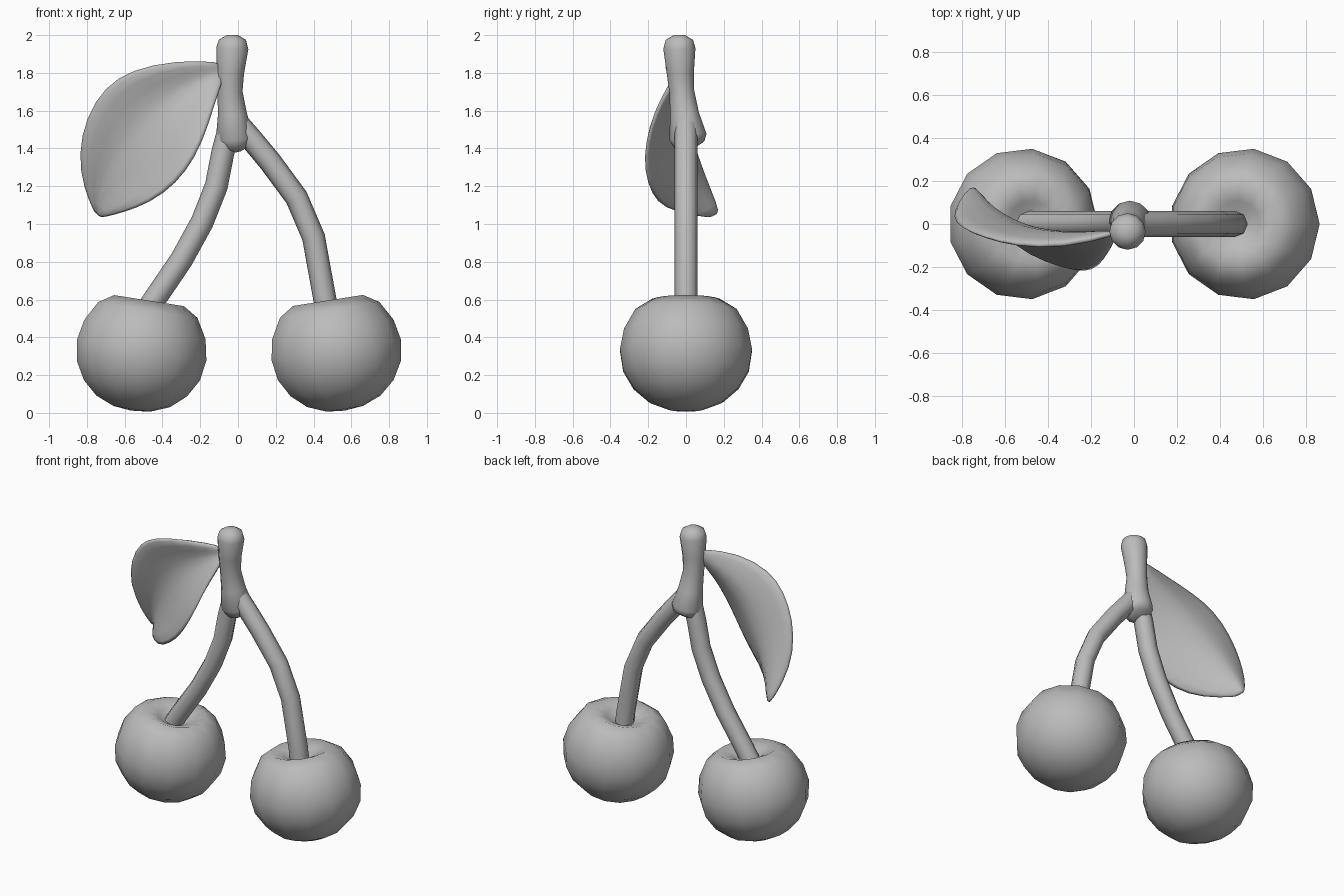
import bpy, bmesh, math
from mathutils import Vector, Matrix

cube = bpy.data.objects.get("Cube")
if cube:
    bpy.data.objects.remove(cube, do_unlink=True)

grey = bpy.data.materials.new("plain grey")
grey.use_nodes = True
grey.diffuse_color = (0.5, 0.5, 0.5, 1)
grey.node_tree.nodes["Principled BSDF"].inputs["Base Color"].default_value = (0.5, 0.5, 0.5, 1)


def finish(name, bm, angle=60):
    bmesh.ops.recalc_face_normals(bm, faces=bm.faces)
    mesh = bpy.data.meshes.new(name)
    bm.to_mesh(mesh)
    bm.free()
    mesh.materials.append(grey)
    obj = bpy.data.objects.new(name, mesh)
    bpy.context.collection.objects.link(obj)
    bpy.ops.object.select_all(action='DESELECT')
    obj.select_set(True)
    bpy.context.view_layer.objects.active = obj
    bpy.ops.object.shade_smooth_by_angle(angle=math.radians(angle))
    return obj


def skin(bm, rings, closed=True):
    """Bridge successive rows of vertices with quads."""
    for a, b in zip(rings, rings[1:]):
        n = len(a)
        for i in range(n if closed else n - 1):
            j = (i + 1) % n
            bm.faces.new((a[i], a[j], b[j], b[i]))


def tube(name, path, radii, sides):
    """Round tube whose rings stand square to the path."""
    bm = bmesh.new()
    pts = [Vector(p) for p in path]
    rings = []
    for i, p in enumerate(pts):
        t = (pts[min(i + 1, len(pts) - 1)] - pts[max(i - 1, 0)]).normalized()
        u = Vector((0, 1, 0)).cross(t).normalized()
        v = t.cross(u)
        angles = [math.tau * k / sides for k in range(sides)]
        rings.append([bm.verts.new(p + radii[i] * (u * math.cos(a) + v * math.sin(a))) for a in angles])
    skin(bm, rings)
    bm.faces.new(rings[0])
    bm.faces.new(rings[-1])
    return finish(name, bm)


# Cherries: lathed profile with a dimple, leaning towards the middle
PROFILE = [(0.05, 0.20), (0.11, 0.235), (0.19, 0.265), (0.27, 0.215), (0.33, 0.11), (0.352, 0),
           (0.335, -0.11), (0.28, -0.205), (0.2, -0.275), (0.1, -0.315)]


def cherry(name, side):
    bm = bmesh.new()
    sides = 13
    rings = [[bm.verts.new((r * math.cos(math.tau * k / sides), r * math.sin(math.tau * k / sides), z))
              for k in range(sides)] for r, z in PROFILE]
    skin(bm, rings)
    for ring, z in ((rings[0], 0.19), (rings[-1], -0.325)):
        tip = bm.verts.new((0, 0, z))
        for k in range(sides):
            bm.faces.new((ring[k], ring[(k + 1) % sides], tip))
    lean = Matrix.Rotation(math.radians(-9 * side), 4, 'Y')
    bm.transform(Matrix.Translation((0.515 * side, 0, 0.333)) @ lean)
    finish(name, bm, 80)


cherry("right_cherry", -1)
cherry("left_cherry", 1)

# Curved stems
left_path = [(0.0, 1.53), (0.07, 1.45), (0.17, 1.33), (0.31, 1.14), (0.40, 0.93), (0.46, 0.6), (0.47, 0.5)]
right_path = [(-0.04, 1.53), (-0.08, 1.38), (-0.115, 1.2), (-0.19, 1.01), (-0.3, 0.81), (-0.45, 0.59), (-0.5, 0.51)]
for name, path in (("left_stem", left_path), ("right_stem", right_path)):
    tube(name, [(x, 0, z) for x, z in path], [0.061] * len(path), 8)

# Twig joining the stems, with rounded ends
tube("twig",
     [(-0.01, 0.03, 1.40), (-0.012, 0.022, 1.415), (-0.018, 0.01, 1.46), (-0.03, -0.008, 1.58),
      (-0.042, -0.022, 1.7), (-0.04, -0.03, 1.8), (-0.03, -0.035, 1.93), (-0.03, -0.035, 1.975),
      (-0.03, -0.035, 2.0)],
     [0.045, 0.08, 0.1, 0.077, 0.066, 0.072, 0.085, 0.072, 0.03], 12)

# Leaf: two folded halves between an upper edge, a midrib and a lower edge
upper = [(-0.08, -0.04, 1.86), (-0.33, -0.11, 1.87), (-0.57, -0.1, 1.82), (-0.71, -0.06, 1.73),
         (-0.81, -0.02, 1.57), (-0.85, 0.03, 1.37), (-0.82, 0.1, 1.19), (-0.76, 0.16, 1.06)]
midrib = [(-0.08, -0.04, 1.81), (-0.22, -0.04, 1.75), (-0.36, -0.03, 1.65), (-0.47, -0.01, 1.54),
          (-0.57, 0.03, 1.42), (-0.65, 0.08, 1.29), (-0.71, 0.13, 1.16), (-0.75, 0.17, 1.05)]
lower = [(-0.08, -0.06, 1.76), (-0.12, -0.14, 1.64), (-0.16, -0.2, 1.5), (-0.22, -0.23, 1.35),
         (-0.32, -0.21, 1.21), (-0.46, -0.16, 1.11), (-0.6, -0.06, 1.06), (-0.73, 0.13, 1.03)]
bm = bmesh.new()
rows = []
for a, m, b in zip(upper, midrib, lower):
    a, m, b = Vector(a), Vector(m), Vector(b)
    rows.append([bm.verts.new(p) for p in (a, a.lerp(m, 0.5), m, m.lerp(b, 0.5), b)])
skin(bm, rows, closed=False)
leaf = finish("leaf", bm, 80)
solid = leaf.modifiers.new("thickness", 'SOLIDIFY')
solid.thickness = 0.035
solid.offset = 0
leaf.modifiers.new("rounding", 'SUBSURF').levels = 1
leaf.modifiers["rounding"].render_levels = 1
